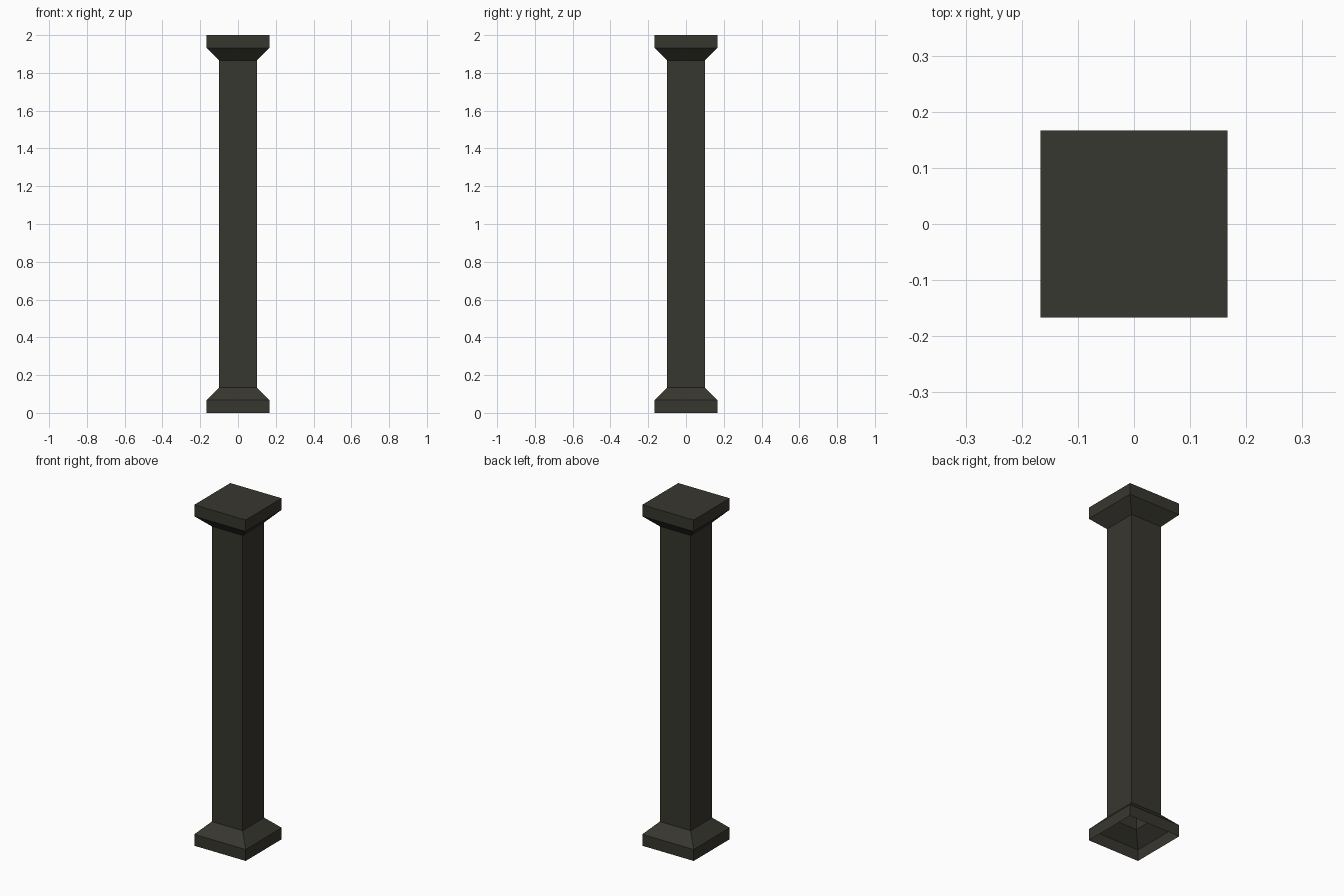
import bpy
import bmesh

if "Cube" in bpy.data.objects:
    bpy.data.objects.remove(bpy.data.objects["Cube"])

stone = bpy.data.materials.new("dark_olive_stone")
stone.diffuse_color = (0.039, 0.038, 0.029, 1.0)
stone.use_nodes = True
stone.node_tree.nodes["Principled BSDF"].inputs["Base Color"].default_value = stone.diffuse_color

WIDE, NARROW = 0.167, 0.1          # half widths of plinth and shaft
HEIGHT, SLAB, FLARE = 2.0, 0.067, 0.134


def square_loft(name, rings, cap_top=False):
    """Hollow square shell through (half width, height) rings, bottom to top."""
    bm = bmesh.new()
    loops = [[bm.verts.new((sx * h, sy * h, z))
              for sx, sy in ((-1, -1), (1, -1), (1, 1), (-1, 1))]
             for h, z in rings]
    for low, high in zip(loops, loops[1:]):
        for i in range(4):
            j = (i + 1) % 4
            bm.faces.new((low[i], low[j], high[j], high[i]))
    if cap_top:
        bm.faces.new(loops[-1])
    mesh = bpy.data.meshes.new(name)
    bm.to_mesh(mesh)
    bm.free()
    mesh.materials.append(stone)
    obj = bpy.data.objects.new(name, mesh)
    bpy.context.collection.objects.link(obj)
    return obj


# Base: slab with sloped shoulder, open underneath
square_loft("base", [(WIDE, 0), (WIDE, SLAB), (NARROW, FLARE)])

# Shaft: plain square tube
square_loft("shaft", [(NARROW, FLARE), (NARROW, HEIGHT - FLARE)])

# Capital: mirrored base profile, closed on top
square_loft("capital", [(NARROW, HEIGHT - FLARE), (WIDE, HEIGHT - SLAB),
                        (WIDE, HEIGHT)], cap_top=True)
